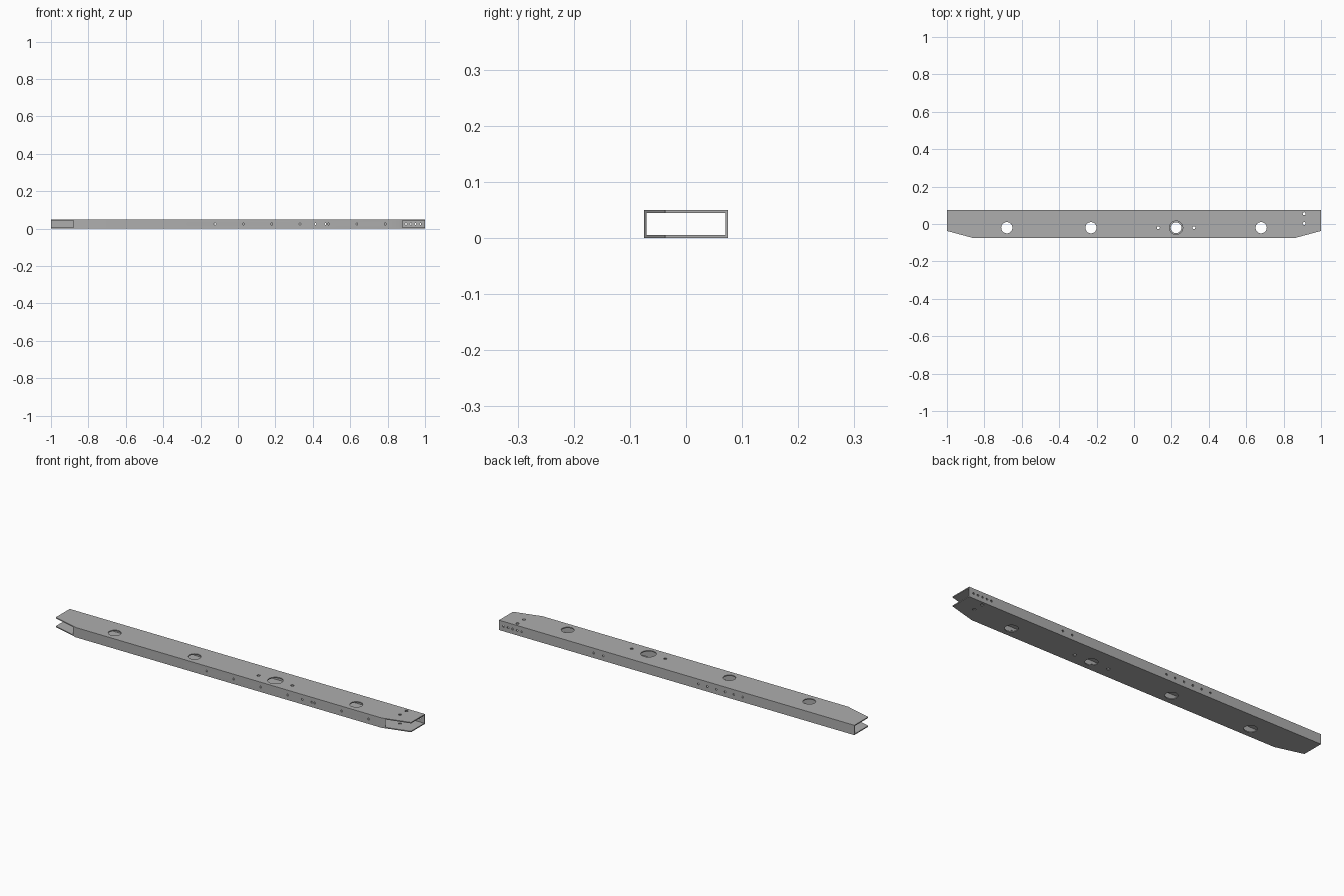
import bpy, bmesh
from mathutils import Matrix, Vector

cube = bpy.data.objects.get("Cube")
if cube:
    bpy.data.objects.remove(cube, do_unlink=True)

HALF_Y, HEIGHT, WALL = 0.075, 0.05, 0.005
MID_Z = HEIGHT / 2

steel = bpy.data.materials.new("grey steel")
steel.use_nodes = True
grey = (0.42, 0.42, 0.42, 1)
steel.diffuse_color = grey
steel.node_tree.nodes["Principled BSDF"].inputs["Base Color"].default_value = grey


def make_object(name, bm):
    bmesh.ops.recalc_face_normals(bm, faces=bm.faces)
    mesh = bpy.data.meshes.new(name)
    bm.to_mesh(mesh)
    bm.free()
    mesh.materials.append(steel)
    obj = bpy.data.objects.new(name, mesh)
    bpy.context.collection.objects.link(obj)
    return obj


def drill(bm, centre, radius, depth, axis, sides=16):
    turn = Vector((0, 0, 1)).rotation_difference(Vector(axis)).to_matrix().to_4x4()
    bmesh.ops.create_cone(bm, cap_ends=True, segments=sides, radius1=radius, radius2=radius,
                          depth=depth, matrix=Matrix.Translation(centre) @ turn)


def cut(target, cutter):
    cutter.hide_render = True
    mod = target.modifiers.new("cut", 'BOOLEAN')
    mod.operation, mod.solver, mod.object = 'DIFFERENCE', 'EXACT', cutter
    bpy.context.view_layer.objects.active = target
    bpy.ops.object.modifier_apply(modifier=mod.name)
    bpy.data.objects.remove(cutter, do_unlink=True)


# Beam outline with both front corners cut off
bm = bmesh.new()
right = [(0.86, -HALF_Y), (1, -0.037), (1, HALF_Y)]
outline = right + [(-x, y) for x, y in reversed(right)]
face = bm.faces.new([bm.verts.new((x, y, 0)) for x, y in outline])
lift = bmesh.ops.extrude_face_region(bm, geom=[face])
bmesh.ops.translate(bm, vec=(0, 0, HEIGHT),
                    verts=[v for v in lift["geom"] if isinstance(v, bmesh.types.BMVert)])
beam = make_object("hollow_beam", bm)

# Hollow core, open at both ends
bm = bmesh.new()
size = (2.2, 2 * (HALF_Y - WALL), HEIGHT - 2 * WALL)
bmesh.ops.create_cube(bm, size=1, matrix=Matrix.Translation((0, 0, MID_Z)) @ Matrix.Diagonal((*size, 1)))
cut(beam, make_object("core_cutter", bm))

# Large access holes through top and bottom, one wider in the top
bm = bmesh.new()
for x in (-0.68, -0.23, 0.68):
    drill(bm, (x, -0.02, MID_Z), 0.03, 0.1, (0, 0, 1), 32)
drill(bm, (0.225, -0.02, HEIGHT), 0.036, 0.03, (0, 0, 1), 32)
drill(bm, (0.225, -0.02, 0), 0.029, 0.03, (0, 0, 1), 32)

# Small bolt holes through top and bottom
for x, y in ((0.13, -0.02), (0.32, -0.02), (0.91, 0.055), (0.91, 0.003)):
    drill(bm, (x, y, MID_Z), 0.008, 0.1, (0, 0, 1))

# Rivet holes in the front and back walls
shared = [0.414, 0.467]
front = shared + [-0.123 + 0.1517 * i for i in range(7)]
back = shared + [0.873 + 0.0255 * i for i in range(5)] + [-0.122 - 0.05 * i for i in range(6)]
for y, row in ((-HALF_Y, front), (HALF_Y, back)):
    for x in row:
        drill(bm, (x, y, MID_Z), 0.005, 0.03, (0, 1, 0), 12)
cut(beam, make_object("hole_cutter", bm))

# Smooth hole walls, sharp beam edges
bpy.ops.object.select_all(action='DESELECT')
beam.select_set(True)
bpy.context.view_layer.objects.active = beam
bpy.ops.object.shade_smooth_by_angle(angle=0.6)
